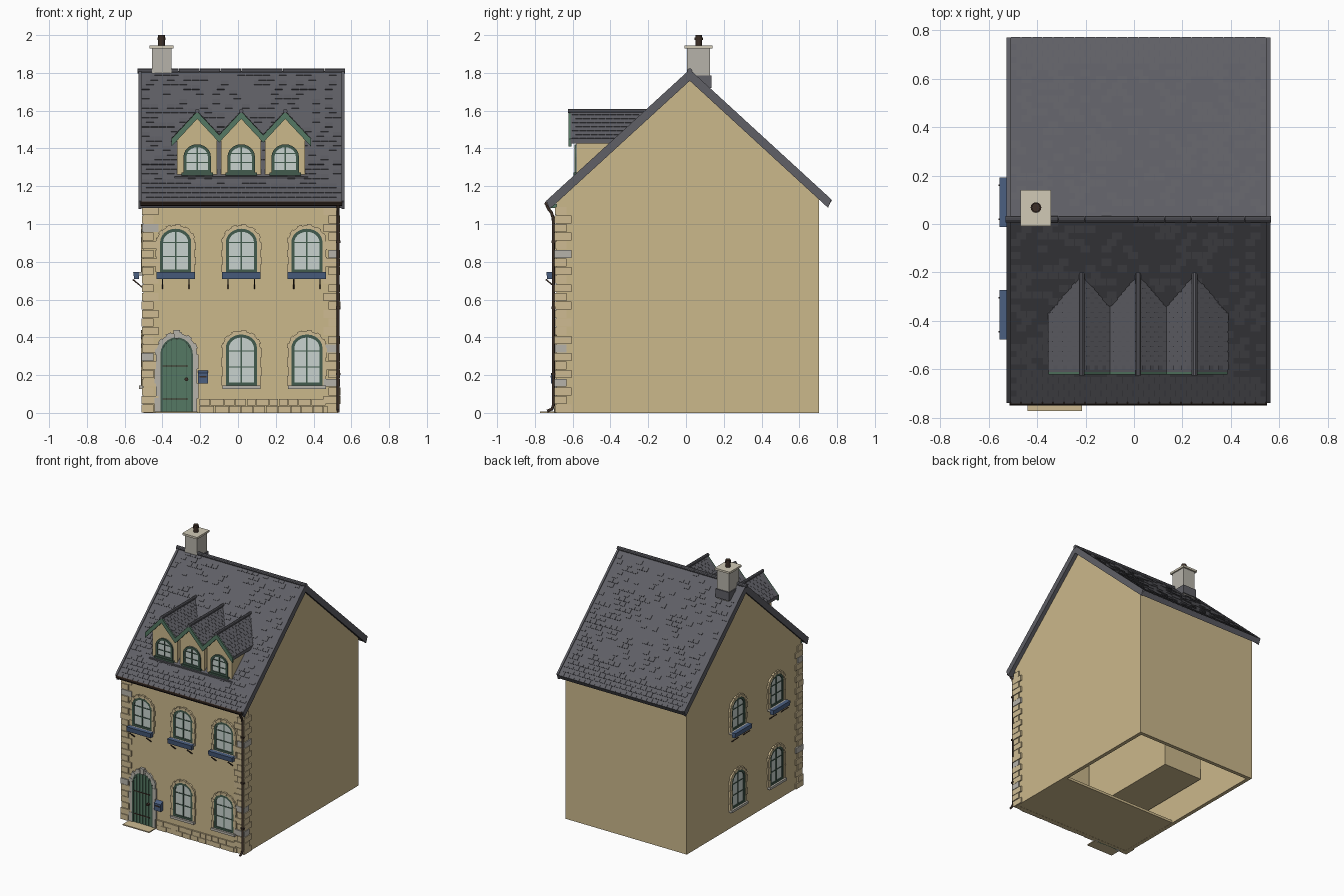
import bpy, bmesh, math, random
from mathutils import Matrix, Vector

if "Cube" in bpy.data.objects:
    bpy.data.objects.remove(bpy.data.objects["Cube"])

random.seed(4)


def material(name, r, g, b):
    m = bpy.data.materials.new(name)
    m.diffuse_color = (r, g, b, 1)
    m.use_nodes = True
    m.node_tree.nodes["Principled BSDF"].inputs["Base Color"].default_value = m.diffuse_color
    return m


WALL = material("tan render", 0.60, 0.48, 0.26)
STONE = material("pale tan stone", 0.62, 0.50, 0.29)
GREY = material("grey stone", 0.47, 0.45, 0.40)
SLATE = material("slate", 0.115, 0.115, 0.132)
GREEN = material("door green", 0.09, 0.19, 0.125)
DARKGREEN = material("frame green", 0.055, 0.105, 0.075)
GLASS = material("pale glass", 0.58, 0.65, 0.62)
BLUE = material("blue paint", 0.07, 0.115, 0.22)
BROWN = material("dark brown", 0.045, 0.028, 0.02)
CAP = material("chimney cap", 0.64, 0.59, 0.47)


def make(name, prisms, mat, matrix=Matrix()):
    """One object from prisms: (2d outline, axis, start, end)."""
    bm = bmesh.new()
    place = {"x": lambda p, t: (t, p[0], p[1]),
             "y": lambda p, t: (p[0], t, p[1]),
             "z": lambda p, t: (p[0], p[1], t)}
    for pts, axis, a, b in prisms:
        lo = [bm.verts.new(matrix @ Vector(place[axis](p, a))) for p in pts]
        hi = [bm.verts.new(matrix @ Vector(place[axis](p, b))) for p in pts]
        bm.faces.new(lo)
        bm.faces.new(hi)
        for i in range(len(pts)):
            j = (i + 1) % len(pts)
            bm.faces.new((lo[i], lo[j], hi[j], hi[i]))
    bmesh.ops.recalc_face_normals(bm, faces=bm.faces)
    me = bpy.data.meshes.new(name)
    bm.to_mesh(me)
    bm.free()
    me.materials.append(mat)
    ob = bpy.data.objects.new(name, me)
    bpy.context.collection.objects.link(ob)
    return ob


def box(x0, x1, y0, y1, z0, z1):
    return ([(x0, y0), (x1, y0), (x1, y1), (x0, y1)], "z", z0, z1)


def disc(cx, cy, r, n=16):
    return [(cx + r * math.cos(math.tau * i / n), cy + r * math.sin(math.tau * i / n)) for i in range(n)]


def arch(w, h, rise, grow=0.0):
    """Arched outline from bottom right over the top to bottom left."""
    r, top = w / 2 + grow, h - rise
    pts = [(r, top * i / 4) for i in range(4)]
    pts += [(r * math.cos(math.pi * i / 12), top + (rise + grow) * math.sin(math.pi * i / 12)) for i in range(13)]
    return pts + [(-r, top * i / 4) for i in (3, 2, 1, 0)]


def ring(w, h, rise, g0, g1, y0, y1):
    return (arch(w, h, rise, g1) + arch(w, h, rise, g0)[::-1], "y", y0, y1)


def surround(name, w, h, rise, width, mat, M):
    """Separate stones around an arched opening, every other one longer."""
    a = arch(w, h, rise)
    blocks = []
    for i in range(0, len(a) - 1):
        b = arch(w, h, rise, width * (1.0 if i % 2 else 0.75))
        blocks.append(([a[i], a[i + 1], b[i + 1], b[i]], "y", -0.014 if i % 2 else -0.011, 0.01))
    make(name, blocks, mat, M)


def window(tag, M, w, h, rise, style):
    make(tag + "_glass", [(arch(w, h, rise), "y", -0.003, 0.005)], GLASS, M)
    bars = [ring(w, h, rise, -0.016, 0, -0.010, 0.005), box(-w / 2, w / 2, -0.010, 0.005, 0, 0.015),
            box(-0.004, 0.004, -0.007, 0, 0, h - 0.01)]
    bars += [box(-w / 2 + 0.01, w / 2 - 0.01, -0.007, 0, z - 0.003, z + 0.003) for z in (h * 0.36, h * 0.68)]
    make(tag + "_frame", bars, DARKGREEN, M)
    if style == "dormer":
        make(tag + "_sill", [box(-w / 2 - 0.01, w / 2 + 0.01, -0.015, 0.005, -0.014, 0)], DARKGREEN, M)
        return
    surround(tag + "_surround", w, h, rise, 0.024, STONE, M)
    make(tag + "_sill", [box(-0.1, 0.1, -0.025, 0.005, -0.018, 0)], GREY, M)
    if style == "box":
        # planter on two raking brackets
        make(tag + "_planter", [([(-0.055, 0.002), (-0.024, 0.002), (-0.024, -0.035), (-0.05, -0.035)], "x", -0.102, 0.102)], BLUE, M)
        make(tag + "_brackets", [([(-0.055, -0.035), (0, -0.082), (0, -0.09), (-0.06, -0.041)], "x", x - 0.003, x + 0.003)
                                 for x in (-0.07, 0.07)], BROWN, M)


# Main walls: a hollow gabled shell, open below
XL, XR, YF, YB = -0.50, 0.53, -0.685, 0.705
shell = make("walls", [([(YF, 0), (YB, 0), (YB, 1.135), (0.02, 1.775), (YF, 1.125)], "x", XL, XR)], WALL)
bm = bmesh.new()
bm.from_mesh(shell.data)
bottom = [f for f in bm.faces if f.calc_center_median().z < 0.001]
bmesh.ops.delete(bm, geom=bottom, context="FACES")
bm.to_mesh(shell.data)
bm.free()
sol = shell.modifiers.new("thickness", "SOLIDIFY")
sol.thickness, sol.offset = 0.04, -1
make("floor_slab", [box(XL + .02, XR - .02, YF + .02, -0.14, 0.001, 0.02)], WALL)
make("inner_ceiling", [box(XL + .02, XR - .02, YF + .02, YB - .02, 0.98, 1.0)], WALL)
make("inner_room", [box(-0.45, -0.12, -0.64, 0.2, 0.2, 0.98)], WALL)

# Main roof: slab, verge trims, ridge
RY, RZ = 0.02, 1.81
FRONT, BACK = (-0.74, 1.115), (0.77, 1.122)


def chevron(drop, lift=0.0):
    return [(FRONT[0], FRONT[1] + lift), (RY, RZ + lift), (BACK[0], BACK[1] + lift),
            (BACK[0] - 0.018, BACK[1] - drop * 0.7), (RY, RZ - drop), (FRONT[0] + 0.018, FRONT[1] - drop * 0.7)]


make("roof", [(chevron(0.045), "x", -0.52, 0.555)], SLATE)
make("verge_trims", [(chevron(0.052, 0.008), "x", a, a + 0.016) for a in (-0.526, 0.547)], SLATE)
make("ridge_tiles", [(disc(RY, RZ, 0.014, 10), "x", -0.532 + i * 0.11, -0.424 + i * 0.11) for i in range(10)], SLATE)


def slates(name, top, eave, axis, a, b, rows, width, keep):
    """Thin wedge tiles in staggered courses down a slope."""
    t, e = Vector(top), Vector(eave)
    d = (t - e) / rows
    n = Vector((-d.y, d.x)).normalized()
    if n.y < 0:
        n = -n
    out = []
    for r in range(rows):
        p, q = e + d * r, e + d * (r + 1)
        s = a + (width / 2 if r % 2 else 0)
        while s + width <= b + 1e-4:
            if keep(r / rows, (s + width / 2 - a) / (b - a)):
                out.append(([p, q, p + n * 0.004], axis, s + 0.002, s + width - 0.002))
            s += width
    make(name, out, SLATE)


def scatter(v, u):
    return v < 0.12 or random.random() < 0.25 + 0.6 * abs(u - 0.5) * (1.6 - v)


slates("front_slates", (RY, RZ), FRONT, "x", -0.51, 0.547, 28, 0.044, scatter)
slates("back_slates", (RY, RZ), BACK, "x", -0.51, 0.547, 28, 0.044, scatter)

# Gutter, fascia and downpipe
make("gutter", [(disc(-0.737, 1.108, 0.012, 10), "x", -0.515, 0.55)], BROWN)
make("fascia", [box(-0.49, 0.52, -0.715, -0.68, 1.085, 1.105)], GREEN)
cu = bpy.data.curves.new("downpipe", "CURVE")
cu.dimensions, cu.bevel_depth, cu.bevel_resolution = "3D", 0.008, 2
pts = [(-0.737, 1.1), (-0.728, 1.08), (-0.712, 1.06), (-0.703, 1.03), (-0.702, 0.98), (-0.702, 0.04), (-0.71, 0.02), (-0.735, 0.009)]
sp = cu.splines.new("POLY")
sp.points.add(len(pts) - 1)
for p, (y, z) in zip(sp.points, pts):
    p.co = (0.53, y, z, 1)
cu.materials.append(BROWN)
bpy.context.collection.objects.link(bpy.data.objects.new("downpipe", cu))
make("pipe_clips", [box(0.518, 0.542, -0.712, -0.69, z, z + 0.012) for z in (0.2, 0.55, 0.9)], BROWN)

# Chimney
make("chimney_stack", [box(-0.455, -0.352, 0.005, 0.128, 1.70, 1.93)], GREY)
make("chimney_flashing", [box(-0.462, -0.345, -0.003, 0.136, 1.72, 1.785)], SLATE)
make("chimney_cap", [box(-0.468, -0.342, -0.008, 0.14, 1.93, 1.945)], CAP)
make("chimney_pot", [(disc(-0.405, 0.068, 0.018), "z", 1.94, 2.0), (disc(-0.405, 0.068, 0.022), "z", 1.975, 1.988)], BROWN)

# Corner stones on both front corners, alternating long and short
for side, cx in (("left", XL), ("right", XR)):
    s = 1 if side == "left" else -1
    warm, cool = [], []
    for i in range(24):
        long, short = (0.078, 0.052) if i % 2 else (0.052, 0.078)
        out = random.uniform(0.007, 0.012)
        x0, x1 = sorted((cx - s * out, cx + s * long))
        stone = box(x0, x1, YF - out, YF + short, i * 0.0455 + 0.002, i * 0.0455 + 0.044)
        (cool if random.random() < 0.12 else warm).append(stone)
    make(side + "_corner_stones", warm, STONE)
    make(side + "_corner_grey_stones", cool, GREY)

# Low plinth of two stone courses
plinth = []
for z in (0.0, 0.038):
    x = -0.205
    while x < 0.46:
        w = min(random.uniform(0.045, 0.085), 0.478 - x)
        plinth.append(box(x, x + w - 0.003, YF - random.uniform(0.008, 0.014), YF + 0.01, z, z + 0.036))
        x += w
make("plinth_stones", plinth, STONE)

# Windows on the front and left walls
T = Matrix.Translation
for i, x in enumerate((-0.33, 0.018, 0.365)):
    window(f"upper_window_{i}", T((x, YF, 0.745)), 0.165, 0.23, 0.072, "box")
    if i:
        window(f"lower_window_{i}", T((x, YF, 0.145)), 0.165, 0.27, 0.072, "sill")
for i, y in enumerate((-0.375, 0.09)):
    turn = Matrix.Rotation(-math.pi / 2, 4, "Z")
    window(f"left_upper_window_{i}", T((XL, y, 0.745)) @ turn, 0.165, 0.23, 0.072, "box")
    window(f"left_lower_window_{i}", T((XL, y, 0.145)) @ turn, 0.165, 0.27, 0.072, "sill")

# Front door with planks, hinges, knob, keystone, step and letter box
D = T((-0.325, YF, 0))
surround("door_surround", 0.172, 0.4, 0.09, 0.03, GREY, D)
make("keystone", [([(-0.012, 0.395), (0.012, 0.395), (0.018, 0.44), (-0.018, 0.44)], "y", -0.02, 0.01)], GREY, D)
make("door_frame", [ring(0.172, 0.4, 0.09, -0.01, 0, -0.012, 0.005)], DARKGREEN, D)
make("door_backing", [(arch(0.17, 0.4, 0.09), "y", -0.003, 0.005)], DARKGREEN, D)
top = lambda x: 0.31 + 0.082 * math.sqrt(max(0, 1 - (x / 0.078) ** 2))
planks = []
for i in range(6):
    a, b = -0.077 + i * 0.0257 + 0.001, -0.077 + (i + 1) * 0.0257 - 0.001
    planks.append(([(a, 0), (b, 0), (b, top(b)), (a, top(a))], "y", -0.008, 0))
make("door_planks", planks, GREEN, D)
make("door_hinges", [box(-0.075, 0.06, -0.011, -0.005, z, z + 0.007) for z in (0.07, 0.245)], BROWN, D)
make("door_knob", [(disc(0.052, 0.178, 0.01, 12), "y", -0.026, -0.005)], BROWN, D)
make("door_step", [box(-0.44, -0.215, -0.772, YF, 0, 0.008)], STONE)
make("letter_box", [([(YF, 0.155), (YF - 0.03, 0.155), (YF - 0.03, 0.21), (YF, 0.225)], "x", -0.213, -0.158)], BLUE)
make("letter_slot", [box(-0.203, -0.168, YF - 0.033, YF - 0.028, 0.188, 0.196)], BROWN)

# Three joined dormers
for i, cx in enumerate((-0.216, 0.017, 0.25)):
    tag = f"dormer_{i}"
    wl, wr = (0.137 if i == 0 else 0.1165), (0.137 if i == 2 else 0.1165)
    make(tag + "_walls", [([(cx - .106, 1.2), (cx + .106, 1.2), (cx + .106, 1.46), (cx, 1.572), (cx - .106, 1.46)],
                           "y", -0.58, -0.25)], WALL)

    def gable(drop, z):
        l, r = z - 1.07 * wl, z - 1.07 * wr
        return [(cx - wl, l), (cx, z), (cx + wr, r), (cx + wr, r - drop), (cx, z - drop), (cx - wl, l - drop)]
    make(tag + "_roof", [(gable(0.025, 1.598), "y", -0.612, -0.21)], SLATE)
    make(tag + "_bargeboards", [(gable(0.04, 1.596), "y", -0.622, -0.606)], GREEN)
    make(tag + "_ridge", [(disc(cx, 1.598, 0.012, 10), "y", -0.625, -0.2)], SLATE)
    for side, w in (("left", -wl), ("right", wr)):
        slates(f"{tag}_{side}_slates", (cx, 1.598), (cx + w, 1.598 - 1.07 * abs(w)), "y", -0.606, -0.22, 7, 0.04,
               lambda v, u: True)
    window(tag + "_window", T((cx, -0.58, 1.272)), 0.145, 0.15, 0.066, "dormer")
make("dormer_apron", [box(-0.335, 0.37, -0.60, -0.575, 1.225, 1.252)], SLATE)
